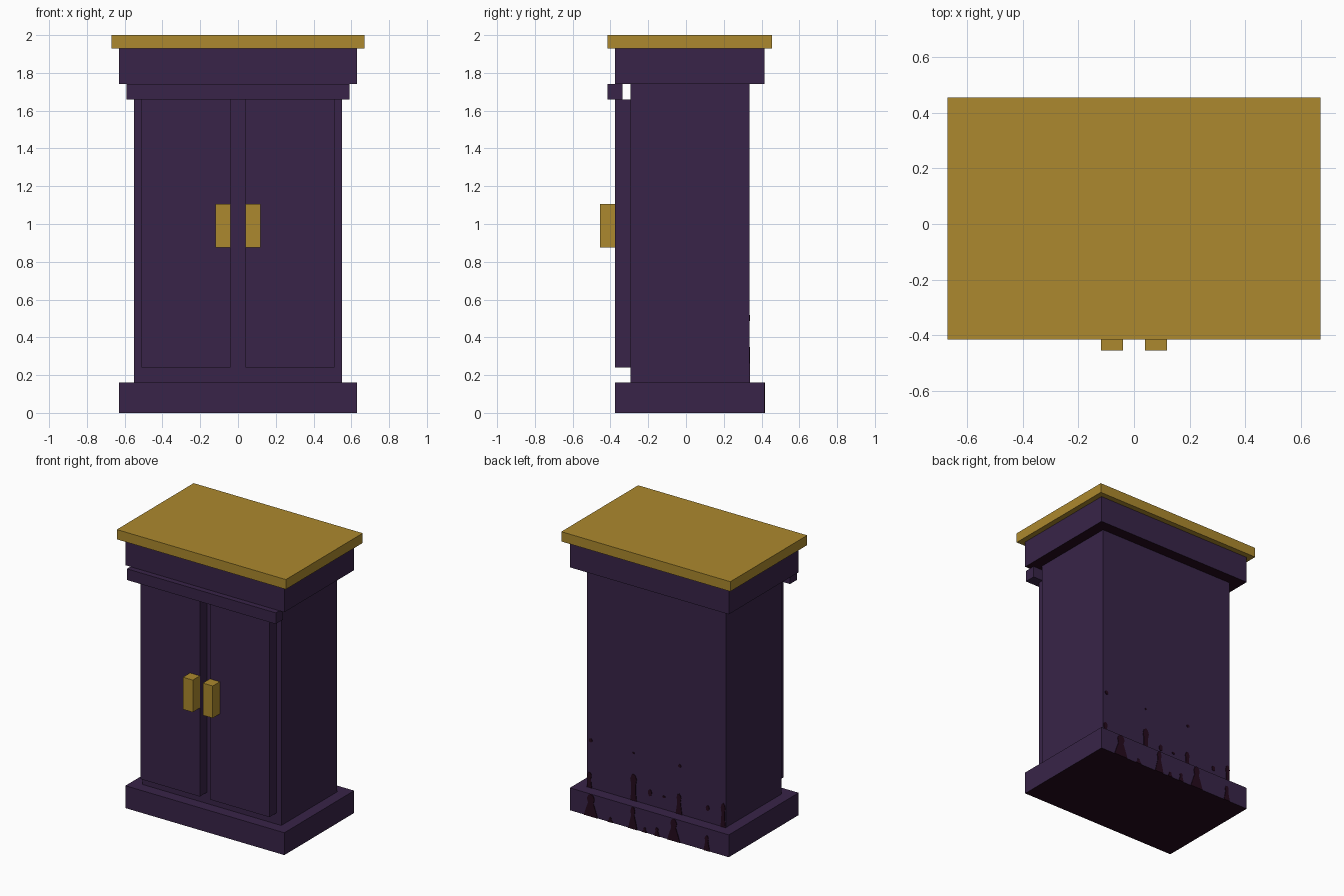
import bpy, bmesh, math

cube = bpy.data.objects.get("Cube")
if cube:
    bpy.data.objects.remove(cube, do_unlink=True)


def material(name, srgb):
    lin = [((c / 255 + 0.055) / 1.055) ** 2.4 if c > 10 else c / 255 / 12.92 for c in srgb]
    m = bpy.data.materials.new(name)
    m.use_nodes = True
    m.diffuse_color = (*lin, 1)
    m.node_tree.nodes["Principled BSDF"].inputs["Base Color"].default_value = (*lin, 1)
    return m


PURPLE = material("dark_purple", (56, 36, 72))
GOLD = material("gold", (172, 137, 46))
STAIN = material("dark_stain", (36, 10, 28))


def finish(name, bm, mats):
    mesh = bpy.data.meshes.new(name)
    bmesh.ops.recalc_face_normals(bm, faces=bm.faces)
    bm.normal_update()
    if len(mats) > 1:  # second colour goes on the underside
        for f in bm.faces:
            f.material_index = 1 if f.normal.z < -0.9 else 0
    bm.to_mesh(mesh)
    bm.free()
    for m in mats:
        mesh.materials.append(m)
    obj = bpy.data.objects.new(name, mesh)
    bpy.context.collection.objects.link(obj)
    return obj


def box(name, x, y, z, *mats):
    bm = bmesh.new()
    bmesh.ops.create_cube(bm, size=1)
    for v in bm.verts:
        for i, (lo, hi) in enumerate((x, y, z)):
            v.co[i] = lo if v.co[i] < 0 else hi
    return finish(name, bm, mats)


def plate(bm, outline, y, depth=0.004):
    """Thin plate on a back wall, from an (x, z) outline."""
    face = bm.faces.new([bm.verts.new((px, y, pz)) for px, pz in outline])
    ext = bmesh.ops.extrude_face_region(bm, geom=[face])
    for v in ext["geom"]:
        if isinstance(v, bmesh.types.BMVert):
            v.co.y += depth


def drip(bm, x, z0, z1, w0, w1, y, limit):
    """Tapering streak, wide at the foot and round at the tip."""
    h = z1 - z0
    half = [(w0, 0), (w0 * 0.7, 0.3), (w1 * 0.7, 0.6), (w1, 0.8), (w1 * 0.6, 0.95)]
    pts = [(x + w / 2, z0 + t * h) for w, t in half]
    pts += [(x, z1)] + [(x - w / 2, z0 + t * h) for w, t in reversed(half)]
    plate(bm, [(max(-limit, min(limit, px)), pz) for px, pz in pts], y)


def spot(bm, x, z, rx, rz, y):
    ring = [k * math.pi / 4 for k in range(8)]
    plate(bm, [(x + rx * math.cos(a), z + rz * math.sin(a)) for a in ring], y)


# Carcass, plinth, cornice and top
box("plinth", (-0.63, 0.63), (-0.375, 0.415), (0, 0.16), PURPLE, STAIN)
box("cabinet_body", (-0.55, 0.55), (-0.295, 0.335), (0.16, 1.74), PURPLE)
box("cornice", (-0.63, 0.63), (-0.375, 0.415), (1.74, 1.93), PURPLE, STAIN)
box("top_board", (-0.67, 0.67), (-0.415, 0.455), (1.93, 2.0), GOLD)
box("front_rail", (-0.59, 0.59), (-0.415, -0.335), (1.66, 1.74), PURPLE)

# Doors with handles
for side, s in (("left", 1), ("right", -1)):
    box(side + "_door", sorted((s * 0.04, s * 0.512)), (-0.375, -0.295), (0.24, 1.66), PURPLE)
    box(side + "_handle", sorted((s * 0.04, s * 0.118)), (-0.455, -0.375), (0.875, 1.105), GOLD)

# Stains on the back of the body
bm = bmesh.new()
for x, top, w0, w1 in ((0.53, 0.27, 0.04, 0.035), (0.18, 0.35, 0.05, 0.05),
                       (-0.18, 0.305, 0.05, 0.035), (-0.53, 0.33, 0.04, 0.035)):
    drip(bm, x, 0.16, top, w0, w1, 0.335, 0.55)
for x, z, rx, rz in ((0.05, 0.25, 0.015, 0.025), (-0.06, 0.25, 0.012, 0.008),
                     (-0.407, 0.262, 0.014, 0.02), (0.52, 0.5, 0.014, 0.014),
                     (0.18, 0.5, 0.007, 0.007), (-0.186, 0.505, 0.012, 0.012)):
    spot(bm, x, z, rx, rz, 0.335)
finish("body_stains", bm, [STAIN])

# Stains on the back of the plinth
bm = bmesh.new()
for x, top, w0, w1 in ((0.463, 0.16, 0.11, 0.06), (0.31, 0.035, 0.05, 0.02),
                       (0.13, 0.16, 0.07, 0.035), (0.036, 0.035, 0.04, 0.02),
                       (-0.06, 0.06, 0.04, 0.025), (-0.194, 0.16, 0.1, 0.05),
                       (-0.456, 0.11, 0.05, 0.03)):
    drip(bm, x, 0.0, top, w0, w1, 0.415, 0.63)
finish("plinth_stains", bm, [STAIN])
